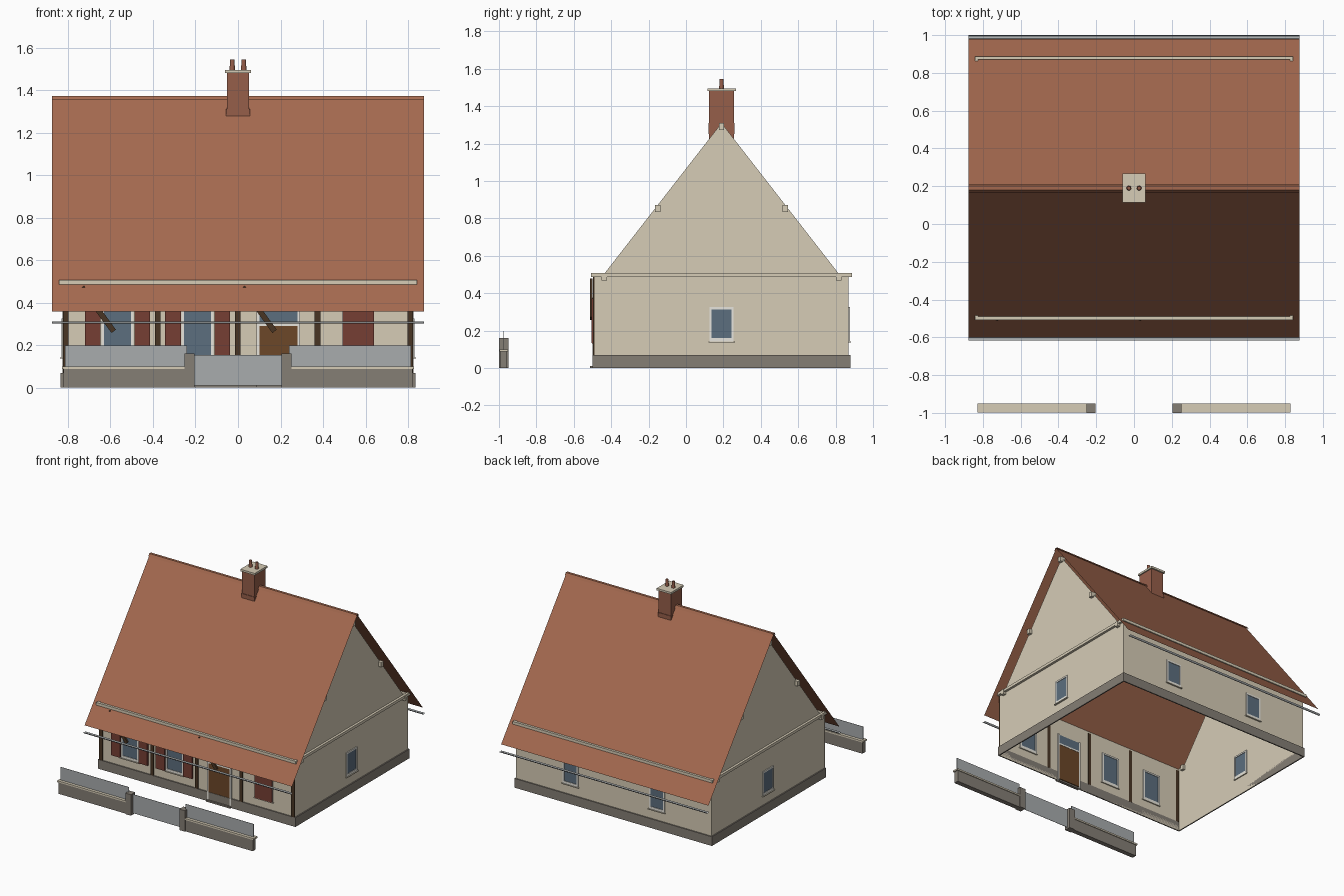
import bpy, bmesh, math
from mathutils import Matrix

if "Cube" in bpy.data.objects:
    bpy.data.objects.remove(bpy.data.objects["Cube"], do_unlink=True)


def material(name, r, g, b):
    lin = [((c / 255 + 0.055) / 1.055) ** 2.4 for c in (r, g, b)] + [1.0]
    m = bpy.data.materials.new(name)
    m.use_nodes = True
    m.diffuse_color = lin
    m.node_tree.nodes["Principled BSDF"].inputs["Base Color"].default_value = lin
    return m


PLASTER = material("plaster", 214, 204, 182)
TILE = material("roof_tile", 164, 105, 79)
STONE = material("stone", 133, 126, 117)
METAL = material("grey_metal", 168, 172, 173)
GLASS = material("glass", 92, 110, 126)
SHUTTER = material("shutter_red", 118, 62, 52)
TIMBER = material("dark_timber", 72, 53, 36)
DOOR = material("door_wood", 108, 71, 40)
WHITE = material("white_paint", 232, 230, 222)
BRICK = material("brick", 150, 94, 74)


def finish(name, bm, mat):
    me = bpy.data.meshes.new(name)
    bm.to_mesh(me)
    bm.free()
    me.materials.append(mat)
    ob = bpy.data.objects.new(name, me)
    bpy.context.collection.objects.link(ob)
    return ob


def box(name, mat, xs, ys, zs):
    bm = bmesh.new()
    bmesh.ops.create_cube(bm, size=1)
    size = [b - a for a, b in (xs, ys, zs)]
    mid = [(a + b) / 2 for a, b in (xs, ys, zs)]
    bm.transform(Matrix.Translation(mid) @ Matrix.Diagonal((*size, 1)))
    return finish(name, bm, mat)


def sheet(name, mat, profile, half):
    """Thin open strip: a y-z profile swept along x."""
    bm = bmesh.new()
    rows = [[bm.verts.new((x, y, z)) for x in (-half, half)] for y, z in profile]
    for a, b in zip(rows, rows[1:]):
        bm.faces.new((a[0], a[1], b[1], b[0]))
    return finish(name, bm, mat)


HX, FRONT, BACK, MID = 0.825, -0.49, 0.87, 0.19
EAVE = 0.495

# Wall shell, open underneath
bm = bmesh.new()
gable = [(FRONT, 0), (BACK, 0), (BACK, EAVE), (0.82, 0.5), (MID, 1.31), (-0.44, 0.5), (FRONT, EAVE)]
right = [bm.verts.new((HX, y, z)) for y, z in gable]
left = [bm.verts.new((-HX, y, z)) for y, z in gable]
bm.faces.new(right)
bm.faces.new(left[::-1])
bm.faces.new((left[0], right[0], right[6], left[6]))
bm.faces.new((right[1], left[1], left[2], right[2]))
finish("walls", bm, PLASTER)

# Plinth and cornice bands around the walls
for label, mat, out, zs in (("plinth", STONE, 0.009, (0, 0.07)),
                            ("cornice", PLASTER, 0.018, (0.486, 0.507))):
    for s, side in ((1, "left"), (-1, "right")):
        box(f"{label}_{side}", mat, sorted((s * HX, s * (HX + out))), (FRONT - out, BACK + out), zs)
    box(label + "_front", mat, (-HX, HX), (FRONT - out, FRONT), zs)
    box(label + "_back", mat, (-HX, HX), (BACK, BACK + out), zs)

# Roof, ridge tiles and half-round gutters
sheet("roof", TILE, [(-0.6, 0.358), (MID, 1.367), (0.98, 0.358)], 0.876)
sheet("ridge_tiles", TILE, [(0.168, 1.353), (0.18, 1.372), (0.2, 1.372), (0.212, 1.353)], 0.876)
for name, yc in (("gutter_front", -0.607), ("gutter_back", 0.99)):
    arc = [(yc + 0.01 * math.cos(a), 0.311 - 0.01 * math.sin(a))
           for a in (math.pi * i / 8 for i in range(9))]
    sheet(name, METAL, arc, 0.876)

# Purlin ends on both gables
for s in (-1, 1):
    for y, top in ((-0.437, 0.505), (0.817, 0.505), (-0.151, 0.872), (0.531, 0.872), (MID, 1.31)):
        box("purlin_end", PLASTER, sorted((s * 0.805, s * 0.848)),
            (y - 0.014, y + 0.014), (top - 0.037, top))

# Chimney
box("chimney", BRICK, (-0.052, 0.052), (0.124, 0.256), (1.2, 1.482))
box("chimney_base", BRICK, (-0.056, 0.056), (0.12, 0.26), (1.25, 1.31))
box("chimney_cap", PLASTER, (-0.061, 0.061), (0.115, 0.267), (1.48, 1.495))
for x in (-0.027, 0.027):
    bm = bmesh.new()
    bmesh.ops.create_cone(bm, cap_ends=True, segments=12, radius1=0.013, radius2=0.01, depth=0.05,
                          matrix=Matrix.Translation((x, MID, 1.519)))
    finish("chimney_pot", bm, BRICK)


def window(name, wall, c, w, zs):
    """Frame of four bars, pane and sill set through one wall."""
    t = 0.012
    z0, z1 = zs
    a, b = c - w / 2, c + w / 2
    face = {"front": FRONT, "back": BACK, "left": HX, "right": -HX}[wall]
    out = 1 if wall in ("back", "left") else -1

    def bar(part, mat, us, vs, inner, outer):
        depth = sorted((face - out * inner, face + out * outer))
        xs, ys = (us, depth) if wall in ("front", "back") else (depth, us)
        box(f"{name}_{part}", mat, xs, ys, vs)

    bar("jamb", WHITE, (a, a + t), zs, 0.008, 0.006)
    bar("jamb", WHITE, (b - t, b), zs, 0.008, 0.006)
    bar("head", WHITE, (a + t, b - t), (z1 - t, z1), 0.008, 0.006)
    bar("foot", WHITE, (a + t, b - t), (z0, z0 + t * 1.5), 0.008, 0.006)
    bar("pane", GLASS, (a + t, b - t), (z0 + t * 1.5, z1 - t), 0.004, 0.002)
    bar("sill", PLASTER, (a - 0.006, b + 0.006), (z0 - 0.006, z0), 0.008, 0.012)


for wall in ("left", "right"):
    window(f"gable_window_{wall}", wall, MID, 0.13, (0.143, 0.326))
for x in (-0.365, 0.365):
    window("back_window", "back", x, 0.13, (0.143, 0.326))

# Front windows: two with open shutters, one closed
Z_WIN = (0.135, 0.372)
for x, is_open in ((-0.567, True), (-0.19, True), (0.565, False)):
    window("front_window", "front", x, 0.15, Z_WIN)
    for s in (-1, 1):
        cx = x + s * (0.116 if is_open else 0.0375)
        box("shutter", SHUTTER, (cx - 0.037, cx + 0.037),
            (FRONT - 0.014, FRONT - 0.001 if is_open else FRONT - 0.007), Z_WIN)

# Door with fanlight and step
box("door_leaf", DOOR, (0.1, 0.28), (FRONT - 0.006, FRONT + 0.006), (0.012, 0.29))
box("door_fanlight", GLASS, (0.1, 0.28), (FRONT - 0.004, FRONT + 0.004), (0.302, 0.37))
box("door_transom", WHITE, (0.1, 0.28), (FRONT - 0.008, FRONT + 0.008), (0.29, 0.302))
for x in (0.094, 0.286):
    box("door_jamb", WHITE, (x - 0.006, x + 0.006), (FRONT - 0.01, FRONT + 0.008), (0, 0.376))
box("door_step", STONE, (0.088, 0.292), (-0.512, FRONT), (0, 0.012))

# Timber posts and slanted braces on the front
for x in (-0.811, -0.378, -0.002, 0.374, 0.811):
    box("timber_post", TIMBER, (x - 0.013, x + 0.013), (FRONT - 0.008, FRONT + 0.001), (0.07, 0.486))
for x in (-0.585, 0.172):
    brace = box("timber_brace", TIMBER, (-0.013, 0.013), (-0.006, 0.006), (0, 0.255))
    brace.location = (x, FRONT - 0.016, 0.265)
    brace.rotation_euler = (0, math.radians(-36), 0)

# Garden fence: low walls, coping, thin panels, gate posts and gate
for s in (-1, 1):
    box("fence_wall", STONE, sorted((s * 0.25, s * 0.82)), (-0.993, -0.957), (0, 0.088))
    box("fence_coping", PLASTER, sorted((s * 0.25, s * 0.829)), (-0.997, -0.951), (0.088, 0.1))
    box("fence_panel", METAL, sorted((s * 0.24, s * 0.815)), (-0.975, -0.973), (0.1, 0.199))
    box("gate_post", STONE, sorted((s * 0.204, s * 0.252)), (-1, -0.95), (0, 0.16))
box("gate", METAL, (-0.204, 0.204), (-0.975, -0.973), (0.01, 0.154))
